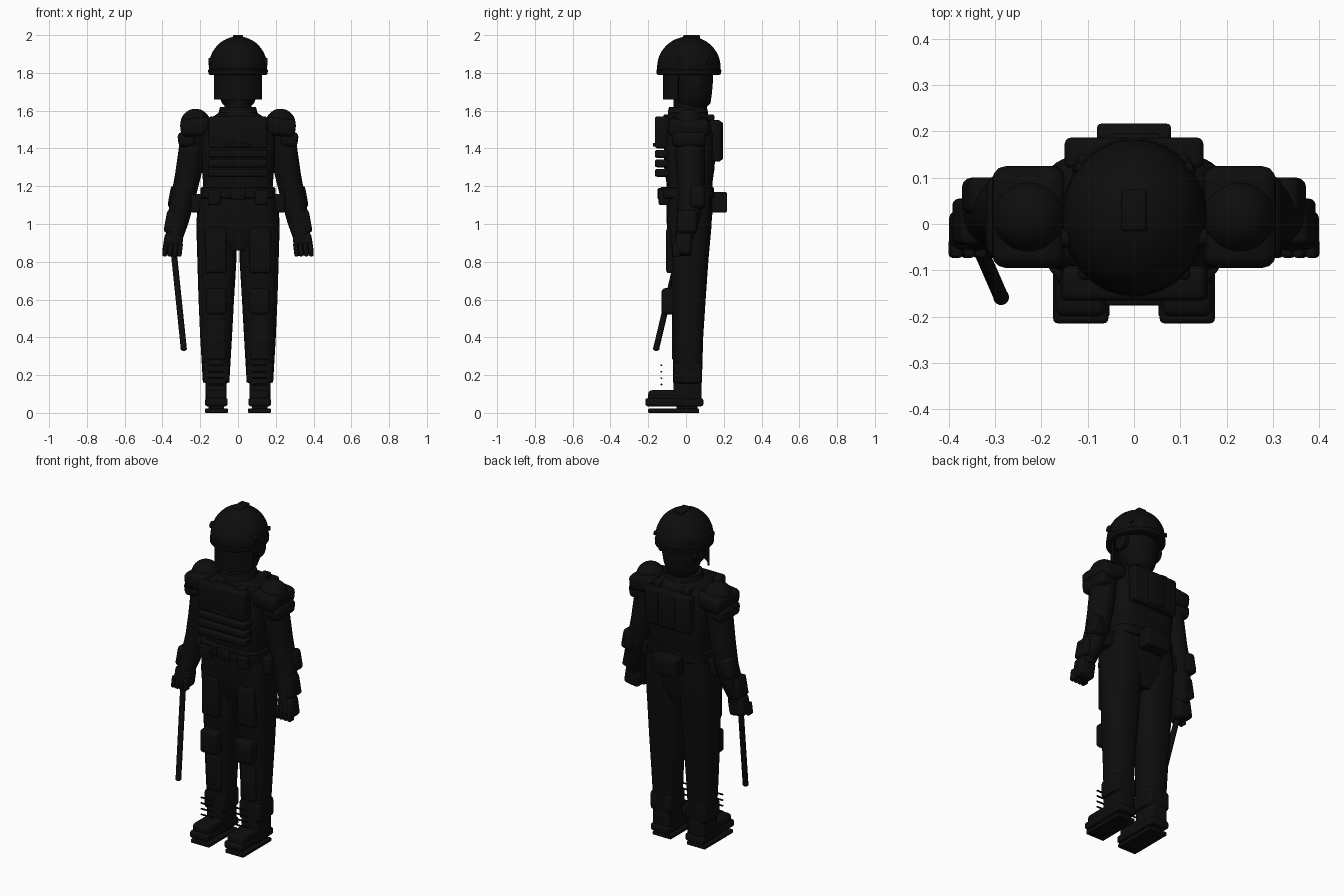
import bpy, bmesh, math
from mathutils import Vector

if "Cube" in bpy.data.objects:
    bpy.data.objects.remove(bpy.data.objects["Cube"])

black = bpy.data.materials.new("near black")
black.diffuse_color = (0.004, 0.004, 0.004, 1)
black.use_nodes = True
black.node_tree.nodes["Principled BSDF"].inputs["Base Color"].default_value = black.diffuse_color


def finish(name, bm, angle=40):
    bmesh.ops.recalc_face_normals(bm, faces=bm.faces)
    me = bpy.data.meshes.new(name)
    bm.to_mesh(me)
    bm.free()
    ob = bpy.data.objects.new(name, me)
    bpy.context.collection.objects.link(ob)
    me.materials.append(black)
    bpy.ops.object.select_all(action='DESELECT')
    ob.select_set(True)
    bpy.context.view_layer.objects.active = ob
    bpy.ops.object.shade_smooth_by_angle(angle=math.radians(angle))
    return ob


def box(name, x, y, z, bevel=0.012, rot=(0, 0, 0)):
    """Rounded box from (min, max) ranges."""
    bm = bmesh.new()
    bmesh.ops.create_cube(bm, size=1)
    for v in bm.verts:
        v.co = Vector((v.co.x * (x[1] - x[0]), v.co.y * (y[1] - y[0]), v.co.z * (z[1] - z[0])))
    if bevel:
        bmesh.ops.bevel(bm, geom=bm.edges[:], offset=bevel, segments=3, profile=0.5, affect='EDGES')
    ob = finish(name, bm)
    ob.location = (sum(x) / 2, sum(y) / 2, sum(z) / 2)
    ob.rotation_euler = rot
    return ob


def loft(name, rings, power=2.0, n=32):
    """Skin through rings (cx, cy, z, rx, ry) of superellipse section."""
    bm = bmesh.new()
    rows = []
    for cx, cy, z, rx, ry in rings:
        row = []
        for i in range(n):
            a = 2 * math.pi * i / n
            c, s = math.cos(a), math.sin(a)
            row.append(bm.verts.new((cx + rx * math.copysign(abs(c) ** (2 / power), c),
                                     cy + ry * math.copysign(abs(s) ** (2 / power), s), z)))
        rows.append(row)
    for a, b in zip(rows, rows[1:]):
        for i in range(n):
            j = (i + 1) % n
            bm.faces.new((a[i], a[j], b[j], b[i]))
    bm.faces.new(rows[0])
    bm.faces.new(rows[-1])
    return finish(name, bm)


def dome(name, c, r, cut=None):
    """Ellipsoid, flat below height cut."""
    bm = bmesh.new()
    bmesh.ops.create_uvsphere(bm, u_segments=40, v_segments=24, radius=1)
    for v in bm.verts:
        v.co = Vector([c[i] + v.co[i] * r[i] for i in range(3)])
    if cut is not None:
        g = bm.verts[:] + bm.edges[:] + bm.faces[:]
        bmesh.ops.bisect_plane(bm, geom=g, plane_co=(0, 0, cut), plane_no=(0, 0, -1), clear_outer=True)
        bmesh.ops.holes_fill(bm, edges=[e for e in bm.edges if e.is_boundary])
    return finish(name, bm)


def rod(name, a, b, r, n=16):
    a, b = Vector(a), Vector(b)
    bm = bmesh.new()
    bmesh.ops.create_cone(bm, cap_ends=True, segments=n, radius1=r, radius2=r, depth=(b - a).length)
    ob = finish(name, bm)
    ob.location = (a + b) / 2
    ob.rotation_euler = (b - a).to_track_quat('Z', 'Y').to_euler()
    return ob


# Head and neck
loft("head", [(0, .035, 1.62, .065, .075), (0, .035, 1.64, .085, .095), (0, .035, 1.69, .105, .102),
              (0, .035, 1.76, .118, .108), (0, .03, 1.84, .12, .11)])
loft("neck", [(0, .015, 1.55, .08, .085), (0, .015, 1.66, .068, .08)])
loft("collar", [(0, .01, 1.54, .12, .11), (0, .01, 1.60, .10, .105), (0, .01, 1.62, .095, .10)])

# Helmet
dome("helmet_shell", (0, .015, 1.83), (.155, .168, .163), 1.79)
loft("helmet_rim", [(0, .015, 1.79, .15, .163), (0, .015, 1.795, .157, .171),
                    (0, .015, 1.815, .158, .172), (0, .015, 1.82, .154, .168)])
box("helmet_crest", (-.027, .027), (-.015, .075), (1.97, 2.0), .006)
for s in (-1, 1):
    rod("visor_pivot", (s * .13, -.03, 1.86), (s * .157, -.03, 1.86), .02)
    rod("ear_cup", (s * .09, .04, 1.76), (s * .128, .04, 1.76), .045, 24)
    rod("rear_rivet", (s * .10, .11, 1.85), (s * .128, .125, 1.855), .012)

# Face visor: a curved sheet
bm = bmesh.new()
prev = None
for i in range(17):
    a = math.radians(-64 + 8 * i)
    cur = [bm.verts.new((r * math.sin(a), .02 - r * math.cos(a), z))
           for r, z in ((.130, 1.66), (.141, 1.66), (.141, 1.82), (.130, 1.82))]
    if prev:
        for k in range(4):
            bm.faces.new((prev[k], prev[(k + 1) % 4], cur[(k + 1) % 4], cur[k]))
    else:
        bm.faces.new(cur)
    prev = cur
bm.faces.new(prev)
finish("visor", bm)

# Torso, hips and belt
loft("torso", [(0, .018, 1.12, .18, .118), (0, .018, 1.22, .185, .122), (0, .018, 1.30, .192, .134),
               (0, .018, 1.46, .20, .136), (0, .018, 1.53, .18, .13), (0, .015, 1.57, .13, .11),
               (0, .015, 1.59, .10, .095)], 4, 40)
loft("hips", [(0, .015, .86, .05, .085), (0, .015, .95, .19, .115), (0, .018, 1.06, .205, .122),
              (0, .018, 1.16, .195, .122)], 3, 40)
loft("belt", [(0, .005, 1.135, .19, .138), (0, .005, 1.14, .198, .143),
              (0, .005, 1.19, .198, .143), (0, .005, 1.195, .19, .138)], 4, 40)
box("belt_buckle", (-.04, .04), (-.15, -.12), (1.13, 1.19), .006)
box("back_belt_pouch", (-.08, .08), (.13, .217), (1.06, 1.17), .01)
box("chest_plate", (-.155, .155), (-.165, -.09), (1.40, 1.57), .015)
for i in range(3):
    z = 1.25 + .05 * i
    box("belly_strip", (-.16, .16), (-.165, -.09), (z, z + .042), .012)
box("chest_label_bar", (-.06, .06), (-.176, -.15), (1.41, 1.43), .005)
box("back_plate", (-.15, .15), (.12, .187), (1.33, 1.55), .015)
box("back_spine_panel", (-.055, .055), (.16, .195), (1.34, 1.54), .006)

for s in (-1, 1):
    def rng(a, b):
        return tuple(sorted((s * a, s * b)))

    # Vest strap and side pouch
    box("vest_strap", rng(.07, .12), (-.12, .15), (1.545, 1.58), .01)
    box("belt_side_pouch", rng(.17, .25), (-.05, .07), (1.06, 1.16), .012)
    box("belt_front_pouch", rng(.09, .16), (-.145, -.09), (1.10, 1.18), .01)

    # Shoulder armour
    box("shoulder_pad", rng(.145, .305), (-.095, .125), (1.465, 1.56), .03, (0, s * .12, 0))
    dome("shoulder_cap", (s * .225, .015, 1.53), (.08, .08, .08))
    box("upper_arm_plate", rng(.225, .318), (-.075, .105), (1.41, 1.49), .025, (0, s * .12, 0))

    # Arm, elbow guard, forearm guard and glove
    loft("arm", [(s * .225, .02, 1.53, .06, .075), (s * .238, .02, 1.44, .07, .08),
                 (s * .262, .025, 1.27, .07, .075), (s * .29, .03, 1.14, .066, .068),
                 (s * .322, .008, 1.0, .058, .06), (s * .338, -.01, .92, .045, .048)])
    box("elbow_guard", rng(.285, .365), (.02, .10), (1.08, 1.20), .02, (0, -s * .18, 0))
    box("forearm_guard", rng(.315, .385), (-.045, .055), (.95, 1.07), .015, (0, -s * .18, 0))
    box("glove", rng(.295, .395), (-.055, .03), (.835, .95), .02, (0, -s * .15, 0))
    for i in range(4):
        x = .307 + .026 * i
        box("finger", rng(x - .012, x + .012), (-.073, -.03), (.828, .90), .008, (0, -s * .12, 0))

    # Leg with thigh, knee and shin guards
    loft("leg", [(s * .11, .018, 1.14, .10, .115), (s * .113, .018, 1.0, .108, .118),
                 (s * .112, .018, .8, .103, .10), (s * .115, .014, .6, .094, .09),
                 (s * .116, .01, .4, .084, .081), (s * .116, .008, .16, .07, .076)], 2.6)
    box("thigh_guard", rng(.06, .175), (-.105, -.04), (.74, .98), .015)
    box("knee_pad", rng(.06, .17), (-.13, -.04), (.52, .66), .02)
    box("shin_guard", rng(.065, .165), (-.075, -.03), (.28, .50), .012)
    box("ankle_cuff", rng(.046, .186), (-.066, .085), (.155, .27), .02)

    # Boot with sole, tread and lace bars
    box("boot_shaft", rng(.06, .172), (-.066, .083), (.04, .20), .02)
    box("boot_foot", rng(.06, .17), (-.20, .08), (.05, .12), .02)
    box("boot_sole", rng(.055, .175), (-.215, .092), (.035, .078), .012)
    box("boot_tread", rng(.053, .175), (-.20, .07), (0, .022), .004)
    box("boot_heel", rng(.075, .155), (-.05, .06), (.015, .05), 0)
    for i in range(4):
        z = .15 + .034 * i
        rod("lace_bar", (s * .075, -.13, z), (s * .155, -.13, z), .005, 8)

# Baton in the right hand
rod("baton", (-.345, -.025, .90), (-.287, -.158, .34), .016)
dome("baton_tip", (-.287, -.158, .34), (.017, .017, .012))
